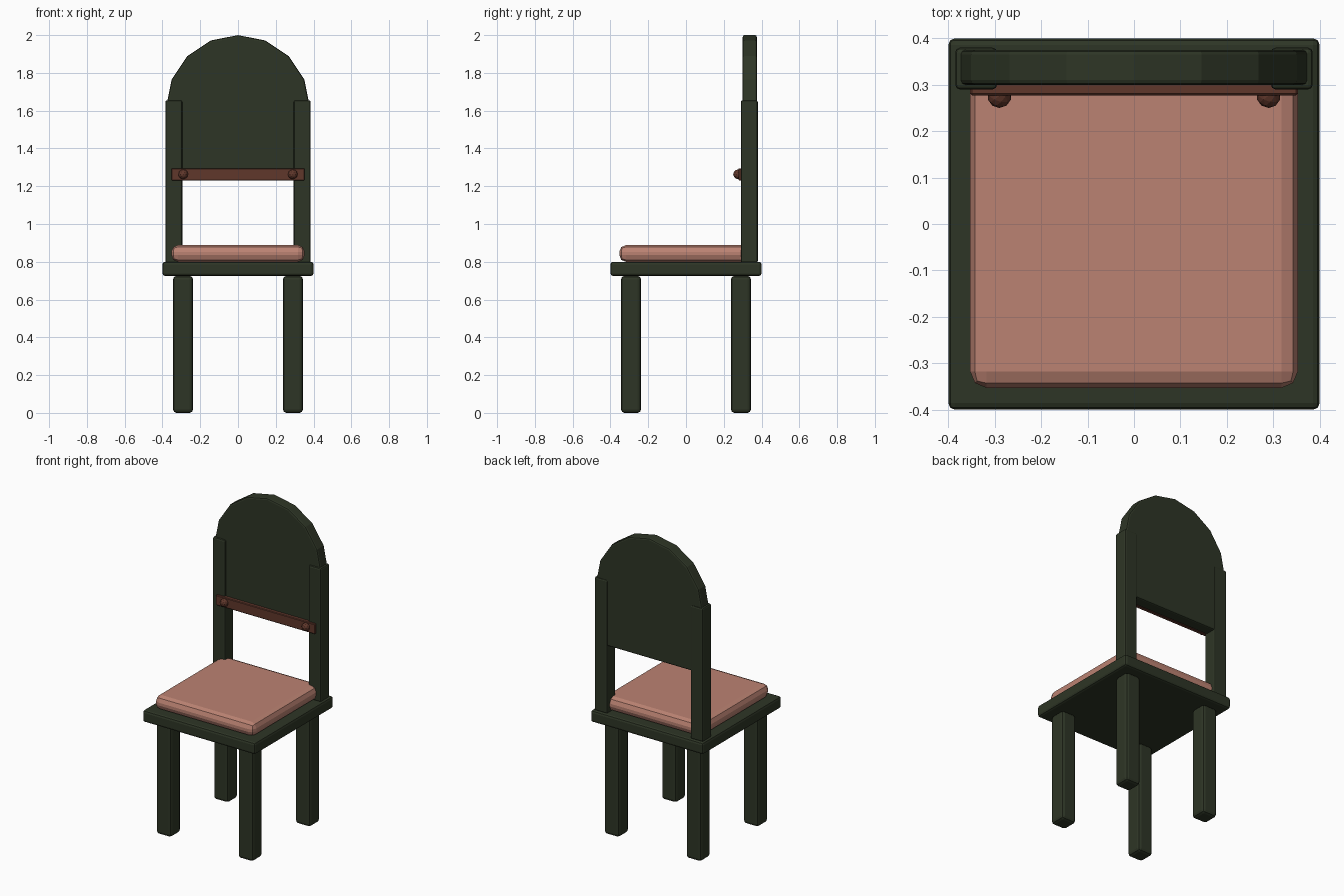
import bpy, bmesh, math
from mathutils import Vector

old = bpy.data.objects.get("Cube")
if old:
    bpy.data.objects.remove(old, do_unlink=True)


def material(name, rgb):
    m = bpy.data.materials.new(name)
    m.use_nodes = True
    m.diffuse_color = (*rgb, 1)
    bsdf = next(n for n in m.node_tree.nodes if n.type == 'BSDF_PRINCIPLED')
    bsdf.inputs["Base Color"].default_value = (*rgb, 1)
    return m


green = material("dark green wood", (0.027, 0.036, 0.019))
pink = material("dusty pink fabric", (0.50, 0.225, 0.17))
brown = material("red brown wood", (0.115, 0.038, 0.024))


def finish(name, bm, mat, bevel=0, segments=2):
    bmesh.ops.recalc_face_normals(bm, faces=bm.faces[:])
    if bevel:
        sharp = [e for e in bm.edges if e.calc_face_angle(0) > math.radians(40)]
        bmesh.ops.bevel(bm, geom=sharp, offset=bevel, segments=segments,
                        profile=0.5, affect='EDGES', clamp_overlap=True)
    me = bpy.data.meshes.new(name)
    bm.to_mesh(me)
    bm.free()
    me.materials.append(mat)
    ob = bpy.data.objects.new(name, me)
    bpy.context.collection.objects.link(ob)
    return ob


def box(name, lo, hi, mat, bevel, segments=2):
    lo, hi = Vector(lo), Vector(hi)
    bm = bmesh.new()
    bmesh.ops.create_cube(bm, size=1)
    for v in bm.verts:
        v.co = (lo + hi) / 2 + v.co * (hi - lo)
    return finish(name, bm, mat, bevel, segments)


# Seat board and cushion
box("seat", (-0.4, -0.4, 0.725), (0.4, 0.4, 0.8), green, 0.014)
box("cushion", (-0.353, -0.353, 0.8), (0.353, 0.353, 0.888), pink, 0.035)

# Legs, back posts and rail knobs on both sides
for side, s in (("left", 1), ("right", -1)):
    for end, t in (("front", -1), ("back", 1)):
        x, y, h = s * 0.291, t * 0.291, 0.053
        box(f"{end}_{side}_leg", (x - h, y - h, 0), (x + h, y + h, 0.725), green, 0.018)
    x, h = s * 0.34, 0.045
    box(f"{side}_back_post", (x - h, 0.29, 0.795), (x + h, 0.38, 1.655), green, 0.01)
    bm = bmesh.new()
    bmesh.ops.create_icosphere(bm, subdivisions=2, radius=0.026)
    bmesh.ops.translate(bm, verts=bm.verts[:], vec=(s * 0.29, 0.276, 1.263))
    finish(f"{side}_rail_knob", bm, brown)

# Arched back panel: half of a sixteen-sided circle over a straight lower part
radius, centre = 0.38, 1.62
outline = [(radius * math.cos(math.pi * i / 8), centre + radius * math.sin(math.pi * i / 8))
           for i in range(9)]
outline += [(-radius, 1.23), (radius, 1.23)]
bm = bmesh.new()
face = bm.faces.new([bm.verts.new((x, 0.3, z)) for x, z in outline])
back = bmesh.ops.extrude_face_region(bm, geom=[face])["geom"]
bmesh.ops.translate(bm, vec=(0, 0.075, 0),
                    verts=[g for g in back if isinstance(g, bmesh.types.BMVert)])
finish("back_panel", bm, green, 0.01)

# Cross rail on the front of the panel
box("back_rail", (-0.353, 0.277, 1.23), (0.353, 0.305, 1.295), brown, 0.004, 1)
